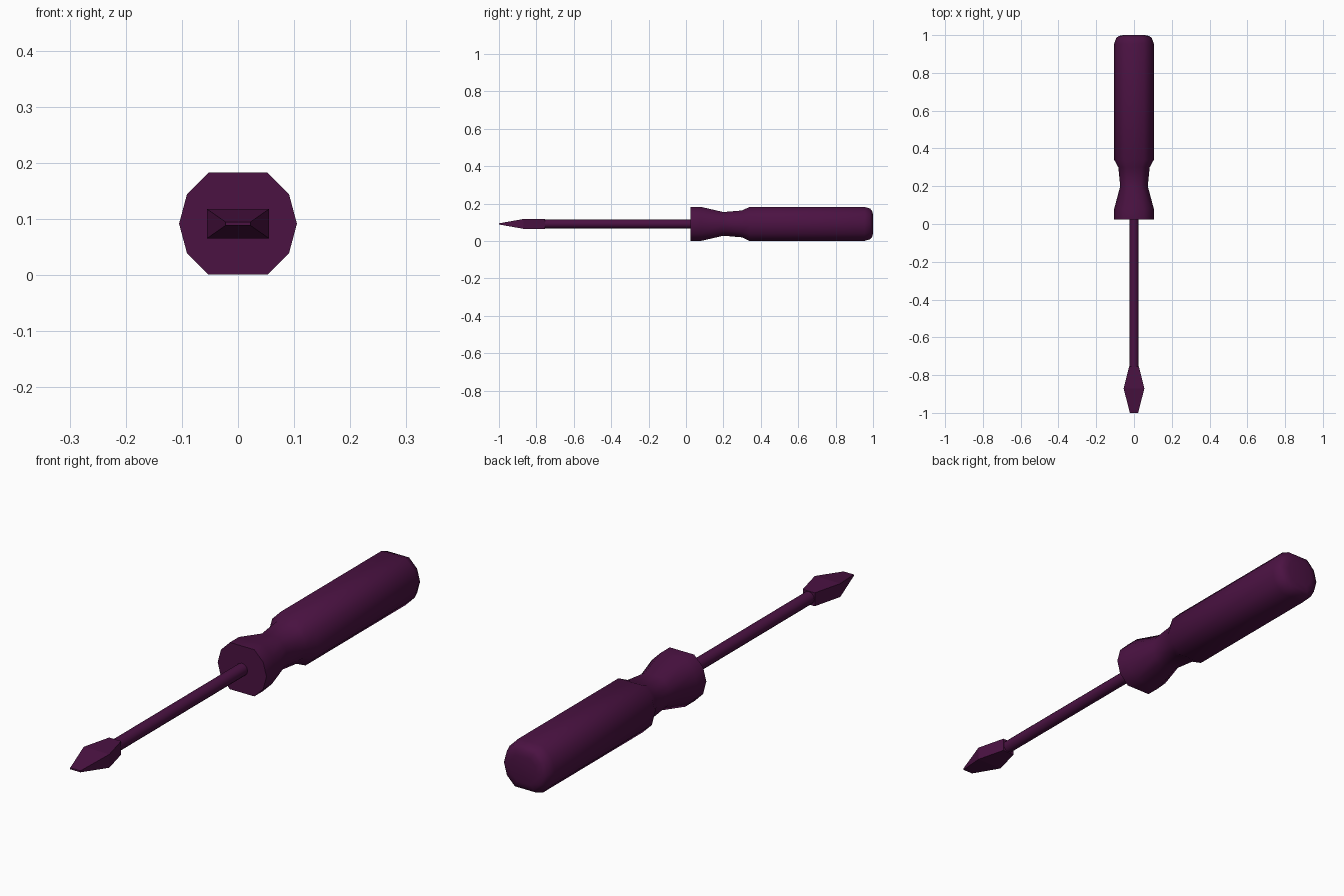
import bpy, bmesh, math

if "Cube" in bpy.data.objects:
    bpy.data.objects.remove(bpy.data.objects["Cube"])

ZC = 0.0915  # height of the tool's axis

mat = bpy.data.materials.new("dark_purple")
mat.diffuse_color = (0.07, 0.006, 0.055, 1)
mat.use_nodes = True
mat.node_tree.nodes["Principled BSDF"].inputs["Base Color"].default_value = mat.diffuse_color


def loft(name, sections, smooth_angle=None):
    """Skin a list of (y, [(x, z), ...]) rings and cap both ends."""
    bm = bmesh.new()
    rings = [[bm.verts.new((x, y, z + ZC)) for x, z in pts] for y, pts in sections]
    n = len(rings[0])
    for a, b in zip(rings, rings[1:]):
        for i in range(n):
            j = (i + 1) % n
            bm.faces.new((a[i], a[j], b[j], b[i]))
    bm.faces.new(rings[0])
    bm.faces.new(rings[-1])
    bmesh.ops.recalc_face_normals(bm, faces=bm.faces)
    me = bpy.data.meshes.new(name)
    bm.to_mesh(me)
    bm.free()
    me.materials.append(mat)
    ob = bpy.data.objects.new(name, me)
    bpy.context.collection.objects.link(ob)
    if smooth_angle:
        bpy.ops.object.select_all(action='DESELECT')
        ob.select_set(True)
        bpy.context.view_layer.objects.active = ob
        bpy.ops.object.shade_smooth_by_angle(angle=math.radians(smooth_angle))
    return ob


def circle(r, n, skip=()):
    return [(r * math.cos(2 * math.pi * i / n), r * math.sin(2 * math.pi * i / n))
            for i in range(n) if i not in skip]


def rect(w, h):
    return [(w, h), (-w, h), (-w, -h), (w, -h)]


# Handle: twelve-sided section with flattened top and bottom
profile = [(0.025, 0.105), (0.08, 0.105), (0.2, 0.073), (0.3, 0.083), (0.34, 0.105),
           (0.955, 0.105), (0.985, 0.094), (0.995, 0.080), (1.0, 0.058)]
loft("handle", [(y, circle(r, 12, skip=(3, 9))) for y, r in profile], 50)

# Shaft
loft("shaft", [(y, circle(0.024, 12)) for y in (0.05, -0.77)], 50)

# Flat blade: flares out, then tapers to a thin edge
loft("blade", [(-0.755, rect(0.026, 0.026)), (-0.87, rect(0.055, 0.026)),
               (-1.0, rect(0.022, 0.003))])
